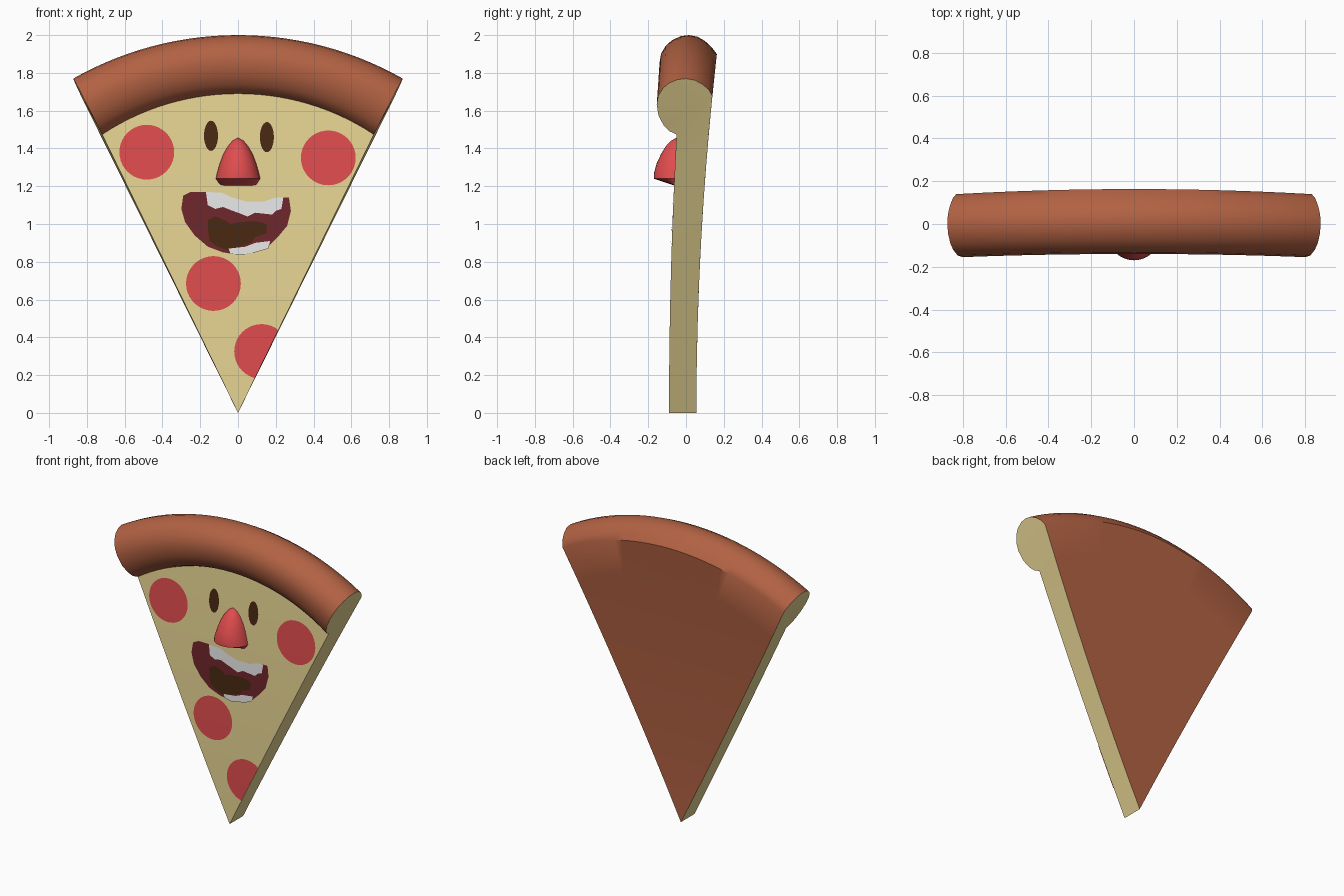
import bpy, bmesh, math

if "Cube" in bpy.data.objects:
    bpy.data.objects.remove(bpy.data.objects["Cube"])


def material(name, rgb):
    lin = [(c / 255 / 12.92) if c < 11 else ((c / 255 + 0.055) / 1.055) ** 2.4 for c in rgb]
    m = bpy.data.materials.new(name)
    m.diffuse_color = (*lin, 1)
    m.use_nodes = True
    m.node_tree.nodes["Principled BSDF"].inputs["Base Color"].default_value = m.diffuse_color
    return m


CHEESE = material("cheese_yellow", (245, 225, 156))
CRUST = material("crust_brown", (178, 98, 67))
RED = material("pepperoni_red", (224, 76, 78))
MAROON = material("mouth_maroon", (110, 38, 42))
DARK = material("dark_brown", (72, 40, 17))
WHITE = material("tooth_white", (245, 245, 245))

HALF_FRONT, HALF_BACK = math.radians(26.0), math.radians(26.35)


def front_y(z):
    return -0.09 + 0.0185 * z * z


def back_y(z):
    return 0.055 + 0.03 * z * z


def finish(name, bm, mats, angle=None):
    mesh = bpy.data.meshes.new(name)
    bm.to_mesh(mesh)
    bm.free()
    for m in mats:
        mesh.materials.append(m)
    ob = bpy.data.objects.new(name, mesh)
    bpy.context.collection.objects.link(ob)
    if angle:
        bpy.ops.object.select_all(action='DESELECT')
        ob.select_set(True)
        bpy.context.view_layer.objects.active = ob
        bpy.ops.object.shade_smooth_by_angle(angle=math.radians(angle))
    return ob


# Slice: a wedge swept around the tip, with a rolled crust at the rim
ROLL = [(1.64, -0.05), (1.66, -0.088), (1.694, -0.118), (1.75, -0.145), (1.817, -0.155),
        (1.87, -0.147), (1.915, -0.122), (1.945, -0.09), (1.967, -0.045), (1.973, 0.0),
        (1.965, 0.045), (1.942, 0.085), (1.91, 0.12), (1.872, 0.14)]
ROWS, COLS = 8, 28


def slice_column(t):
    """Points from the front of the tip, over the crust, to the back of the tip."""
    mid = 1 - t * t
    pts = []

    def add(r, y, share):
        a = t * (HALF_FRONT + (HALF_BACK - HALF_FRONT) * share)
        z = r * math.cos(a)
        pts.append((r * math.sin(a), y(z) if callable(y) else y, z))

    for i in range(ROWS):
        add(i / ROWS * (1.64 + 0.05 * mid), front_y, 0)
    for k, (r, y) in enumerate(ROLL):
        f = k / (len(ROLL) - 1)
        rr = r + mid * (0.05 + (0.027 - 0.05) * min(1, f * 2))
        yy = front_y if k == 0 else back_y if f == 1 else y + 0.015 * mid
        add(rr, yy, f)
    for i in reversed(range(ROWS)):
        add(i / ROWS * (1.872 + 0.027 * mid), back_y, 1)
    return pts


bm = bmesh.new()
cols = [[bm.verts.new(p) for p in slice_column(-1 + 2 * c / COLS)] for c in range(COLS + 1)]
for a, b in zip(cols, cols[1:]):
    for i in range(len(a) - 1):
        f = bm.faces.new((a[i], b[i], b[i + 1], a[i + 1]))
        f.material_index = 0 if i < ROWS else 1
for cap in (cols[0][::-1], cols[-1]):
    bm.faces.new(cap).material_index = 0
bmesh.ops.remove_doubles(bm, verts=bm.verts, dist=1e-4)
bmesh.ops.triangulate(bm, faces=[f for f in bm.faces if len(f.verts) > 4])
bmesh.ops.recalc_face_normals(bm, faces=bm.faces)
finish("pizza_slice", bm, [CHEESE, CRUST], 40)


# Thin painted plates that follow the cheese surface and stop at its edge
def plate(name, outline, mat, lift=0.003):
    bm = bmesh.new()
    verts = []
    for x, z in outline:
        lim = z * math.tan(HALF_FRONT)
        verts.append(bm.verts.new((max(-lim, min(lim, x)), front_y(z) - lift, z)))
    face = bm.faces.new(verts)
    face.normal_update()
    if face.normal.y > 0:
        face.normal_flip()
    bmesh.ops.triangulate(bm, faces=[face])
    return finish(name, bm, [mat])


def oval(x, z, rx, rz, n=40):
    return [(x + rx * math.cos(2 * math.pi * i / n), z + rz * math.sin(2 * math.pi * i / n))
            for i in range(n)]


for i, (x, z) in enumerate([(-0.483, 1.38), (0.478, 1.35), (-0.13, 0.685), (0.125, 0.325)]):
    plate(f"pepperoni_{i + 1}", oval(x, z, 0.145, 0.145), RED)
plate("left_eye", oval(-0.143, 1.467, 0.037, 0.08, 24), DARK)
plate("right_eye", oval(0.153, 1.46, 0.037, 0.08, 24), DARK)

# Mouth
plate("mouth", [(-.30, 1.08), (-.29, 1.15), (-.25, 1.17), (-.17, 1.17), (-.12, 1.13), (.01, 1.11),
                (.14, 1.11), (.23, 1.14), (.27, 1.14), (.28, 1.07), (.26, .99), (.21, .93),
                (.16, .88), (.09, .85), (-.02, .84), (-.08, .85), (-.16, .88), (-.23, .94),
                (-.28, 1.01)], MAROON)
plate("upper_teeth", [(-.17, 1.17), (-.08, 1.165), (-.03, 1.14), (.04, 1.12), (.14, 1.12),
                      (.20, 1.14), (.24, 1.14), (.23, 1.08), (.20, 1.07), (.18, 1.05), (.09, 1.06),
                      (.05, 1.04), (0, 1.06), (-.03, 1.07), (-.08, 1.09), (-.12, 1.08),
                      (-.16, 1.10)], WHITE, 0.006)
plate("tongue", [(-.16, 1.02), (-.12, 1.04), (-.07, 1.02), (-.04, 1.0), (.01, 1.01), (.09, 1.015),
                 (.15, 1.0), (.15, .95), (.09, .93), (.07, .90), (.01, .88), (-.05, .86),
                 (-.11, .88), (-.15, .91), (-.16, .97)], DARK, 0.006)
plate("lower_teeth", [(-.05, .87), (.04, .88), (.09, .90), (.17, .91), (.16, .87), (.09, .85),
                      (.01, .835), (-.04, .845)], WHITE, 0.008)

# Nose: half-round sections (height, half width, depth), closed by a sloping underside
NOSE = [(1.455, 0.004, 0.002), (1.44, 0.03, 0.03), (1.41, 0.055, 0.055), (1.37, 0.078, 0.077),
        (1.32, 0.097, 0.098), (1.27, 0.111, 0.109), (1.24, 0.118, 0.108), (1.205, 0.095, 0.003)]
bm = bmesh.new()
rings = []
for z, w, d in NOSE:
    ring = []
    for i in range(17):
        a = math.pi * i / 16
        ring.append(bm.verts.new((-w * math.cos(a), front_y(z) + 0.005 - (d + 0.005) * math.sin(a), z)))
    rings.append(ring)
for a, b in zip(rings, rings[1:]):
    for i in range(16):
        bm.faces.new((a[i], b[i], b[i + 1], a[i + 1]))
bm.faces.new(rings[0])
bmesh.ops.recalc_face_normals(bm, faces=bm.faces)
if sum(f.normal.y * f.calc_area() for f in bm.faces) > 0:
    bmesh.ops.reverse_faces(bm, faces=bm.faces)
finish("nose", bm, [RED], 45)
